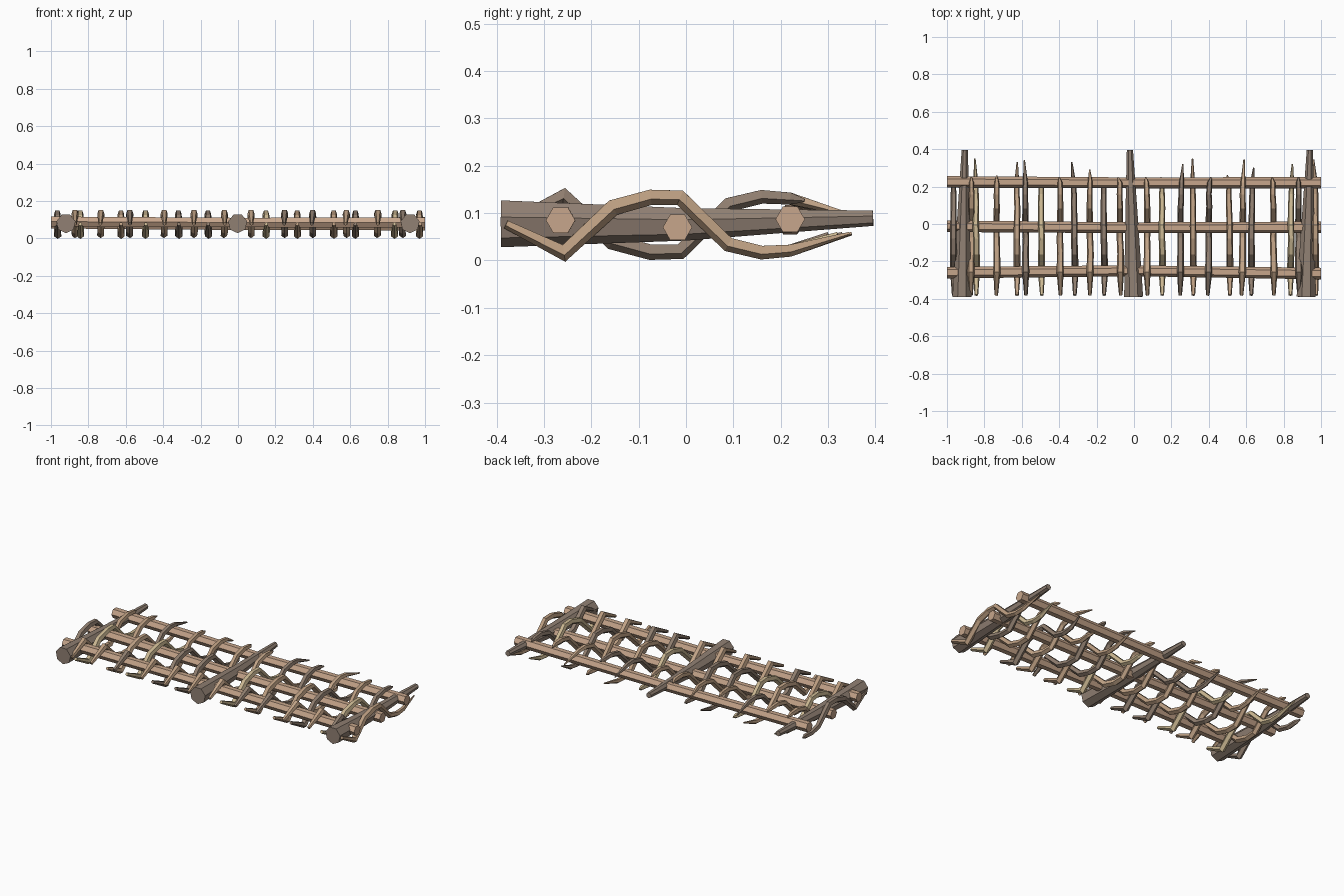
import bpy, bmesh, math, random
from mathutils import Vector

if "Cube" in bpy.data.objects:
    bpy.data.objects.remove(bpy.data.objects["Cube"])

random.seed(4)

def material(name, rgb):
    m = bpy.data.materials.new(name)
    m.diffuse_color = (*rgb, 1)
    m.use_nodes = True
    m.node_tree.nodes["Principled BSDF"].inputs["Base Color"].default_value = m.diffuse_color
    return m

RAIL = material("rail_wood", (0.57, 0.38, 0.26))
POST = material("post_wood", (0.28, 0.215, 0.17))
WITHY = [material("withy_brown", (0.50, 0.34, 0.22)),
         material("withy_straw", (0.60, 0.48, 0.29)),
         material("withy_grey", (0.28, 0.21, 0.16)),
         material("withy_tan", (0.55, 0.38, 0.25))]

def stick(name, pts, radii, sides, mat, side_axis, turn=0.0):
    """Flat-faced tapered tube; side_axis is a constant direction across the path."""
    bm = bmesh.new()
    P = [Vector(p) for p in pts]
    rings = []
    for i, p in enumerate(P):
        a = (P[i] - P[i - 1]).normalized() if i else Vector()
        b = (P[i + 1] - P[i]).normalized() if i < len(P) - 1 else Vector()
        t = (a + b).normalized()
        v = t.cross(Vector(side_axis)).normalized()
        u = v.cross(t)
        rings.append([bm.verts.new(p + radii[i] * (u * math.cos(k) + v * math.sin(k)))
                      for k in (turn + 2 * math.pi * j / sides for j in range(sides))])
    for r, s in zip(rings, rings[1:]):
        for j in range(sides):
            k = (j + 1) % sides
            bm.faces.new((r[j], r[k], s[k], s[j]))
    bm.faces.new(rings[0][::-1])
    bm.faces.new(rings[-1])
    bmesh.ops.recalc_face_normals(bm, faces=bm.faces)
    me = bpy.data.meshes.new(name)
    bm.to_mesh(me)
    bm.free()
    me.materials.append(mat)
    ob = bpy.data.objects.new(name, me)
    bpy.context.collection.objects.link(ob)

# three long rails, slightly bowed: (y, z) at left, middle, right
rails = {"lower_rail": [(-.26, .09), (-.25, .085), (-.265, .085)],
         "middle_rail": [(-.012, .08), (-.02, .07), (-.018, .07)],
         "upper_rail": [(.225, .09), (.22, .08), (.22, .087)]}
for name, yz in rails.items():
    stick(name, [(x, y, z) for x, (y, z) in zip((-1, 0, 1), yz)],
          (.031, .029, .031), 6, RAIL, (0, 1, 0))

# three tapered posts
for name, x0, x1 in (("left_post", -.92, -.905), ("middle_post", -.002, -.022),
                     ("right_post", .92, .94)):
    stick(name, [(x0, -.39, .08), ((x0 + x1) / 2, 0, .078), (x1, .395, .09)],
          (.052, .036, .017), 7, POST, (1, 0, 0), math.pi / 2)

# woven withies: (x, top end y, material index)
withies = [(-.965, .25, 2), (-.87, .25, 0), (-.845, .35, 1), (-.735, .26, 0), (-.625, .33, 3),
           (-.58, .34, 2), (-.495, .25, 1), (-.395, .25, 0), (-.32, .33, 2), (-.235, .29, 0),
           (-.16, .25, 2), (-.075, .25, 0), (.07, .25, 3), (.15, .25, 1), (.25, .32, 2),
           (.315, .35, 0), (.40, .25, 2), (.51, .26, 0), (.58, .345, 3), (.63, .30, 2),
           (.745, .25, 0), (.84, .32, 1), (.88, .25, 2), (.97, .345, 0)]
WEAVE = [(-.38, 0), (-.258, -.06), (-.155, .036), (-.075, .058), (-.012, .057),
         (.09, -.042), (.16, -.059), (.22, -.055)]
for i, (x, top, m) in enumerate(withies):
    over = i % 2 == 0 if i < 12 else i % 2 == 1   # weave swaps at the middle post
    s = 1 if over else -1
    drift = random.uniform(-.012, .012)
    path = [(x + drift * y, y, .077 + s * dz) for y, dz in WEAVE]
    path.append((x + drift, top, .077 - s * (.02 if top > .28 else .05)))
    path = [(px + random.uniform(-.002, .002), y, z) for px, y, z in path]
    stick(f"withy_{i + 1}", path, (.01, .02, .019, .018, .018, .017, .016, .014, .004),
          5, WITHY[m], (1, 0, 0), math.pi / 2)
